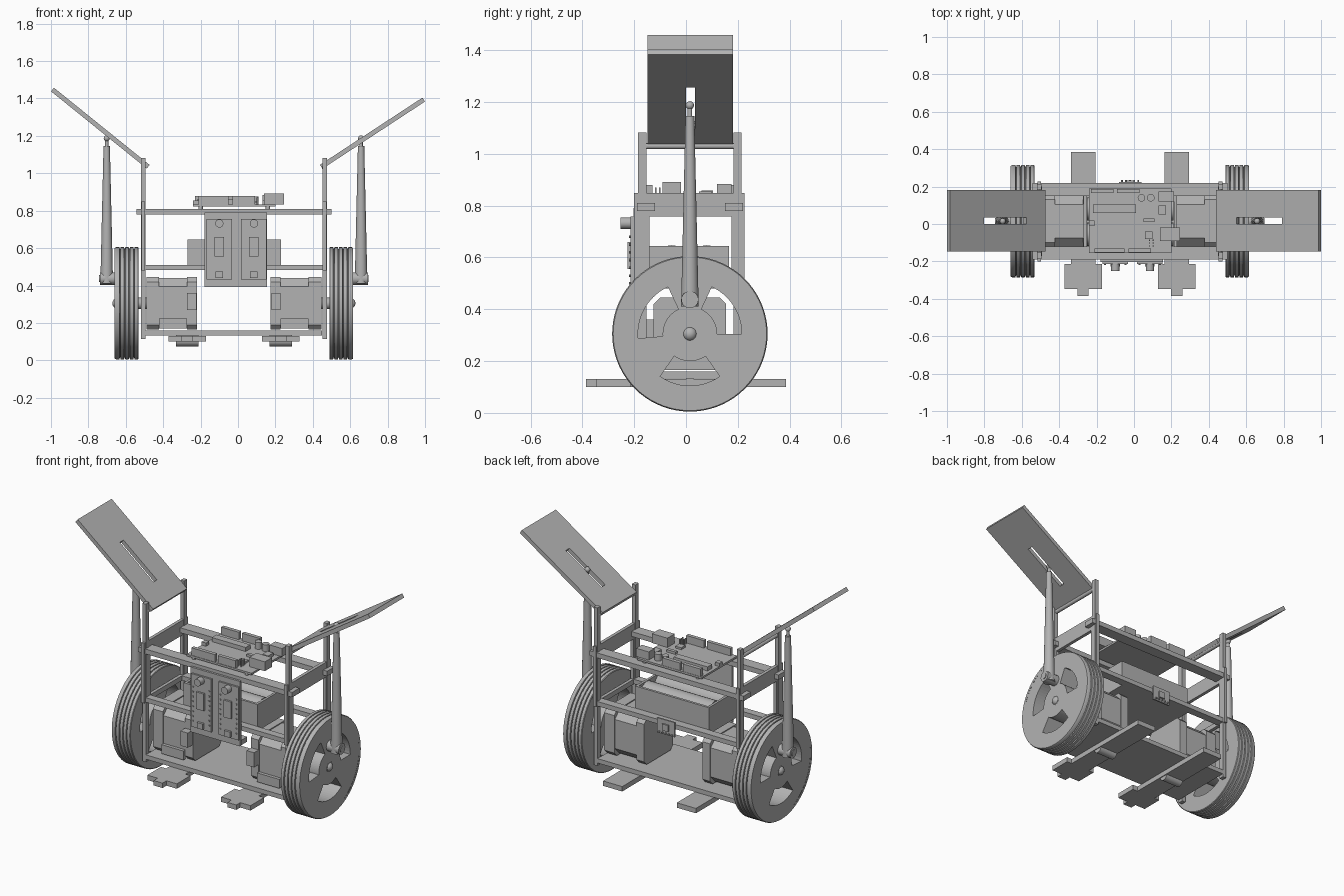
import bpy
import bmesh
from math import sin, cos, pi, radians
from mathutils import Vector, Matrix

cube = bpy.data.objects.get("Cube")
if cube:
    bpy.data.objects.remove(cube)

grey = bpy.data.materials.new("plain grey")
grey.use_nodes = True
shade = (0.45, 0.45, 0.45, 1)
grey.diffuse_color = shade
grey.node_tree.nodes["Principled BSDF"].inputs["Base Color"].default_value = shade

MID_X, MID_Y = -0.022, 0.015      # centre of the frame
AXLE = 0.305                      # wheel centre height


def finish(name, bm, smooth=False):
    """Turn a bmesh into a grey object."""
    bmesh.ops.recalc_face_normals(bm, faces=bm.faces)
    mesh = bpy.data.meshes.new(name)
    bm.to_mesh(mesh)
    bm.free()
    mesh.materials.append(grey)
    ob = bpy.data.objects.new(name, mesh)
    bpy.context.collection.objects.link(ob)
    if smooth:
        bpy.ops.object.select_all(action='DESELECT')
        ob.select_set(True)
        bpy.context.view_layer.objects.active = ob
        bpy.ops.object.shade_smooth_by_angle(angle=radians(35))
    return ob


def box(name, x, y, z, bevel=0):
    """Box from (low, high) pairs on each axis."""
    bm = bmesh.new()
    bmesh.ops.create_cube(bm, size=1)
    for v in bm.verts:
        v.co = [(a + b) / 2 + c * (b - a) for (a, b), c in zip((x, y, z), v.co)]
    if bevel:
        along = [e for e in bm.edges
                 if abs((e.verts[0].co - e.verts[1].co).normalized().x) > 0.9]
        bmesh.ops.bevel(bm, geom=along, offset=bevel, segments=1, affect='EDGES')
    return finish(name, bm)


def rod(name, start, end, r1, r2=None, sides=24):
    """Cylinder or cone between two points."""
    a, b = Vector(start), Vector(end)
    turn = (b - a).to_track_quat('Z', 'Y').to_matrix().to_4x4()
    bm = bmesh.new()
    bmesh.ops.create_cone(bm, cap_ends=True, segments=sides, radius1=r1,
                          radius2=r1 if r2 is None else r2, depth=(b - a).length,
                          matrix=Matrix.Translation((a + b) / 2) @ turn)
    return finish(name, bm, True)


def ball(name, centre, r):
    bm = bmesh.new()
    bmesh.ops.create_uvsphere(bm, u_segments=20, v_segments=12, radius=r,
                              matrix=Matrix.Translation(centre))
    return finish(name, bm, True)


def sheet(name, us, vs, place, skip=lambda i, j: False, thick=0, smooth=False):
    """Grid of cells with some left out, optionally thickened."""
    bm = bmesh.new()
    for i in range(len(us) - 1):
        for j in range(len(vs) - 1):
            if not skip(i, j):
                corners = [(i, j), (i + 1, j), (i + 1, j + 1), (i, j + 1)]
                bm.faces.new([bm.verts.new(place(us[a], vs[b])) for a, b in corners])
    bmesh.ops.remove_doubles(bm, verts=bm.verts, dist=0.0001)
    ob = finish(name, bm, smooth)
    if thick:
        mod = ob.modifiers.new("thickness", 'SOLIDIFY')
        mod.thickness, mod.offset = thick, 0
    return ob


def around(u, angle, r):
    return (u, MID_Y + r * cos(angle), AXLE + r * sin(angle))


SEGS = 72
angles = [2 * pi * i / SEGS for i in range(SEGS + 1)]
# Tyre section: sunken grooves between five ribs
tyre = [(0.51, 0.28), (0.51, 0.296)]
for k in range(5):
    u = 0.513 + k * 0.0247
    tyre += [(u, 0.3), (u + 0.018, 0.3), (u + 0.02, 0.29), (u + 0.0227, 0.29)]
tyre = tyre[:-2] + [(0.637, 0.296), (0.637, 0.28)]


def in_window(i, j):
    d = (i + 0.5) * 360 / SEGS
    return j == 1 and (-5 < d < 65 or 115 < d < 185 or 235 < d < 305)


for s, side in ((-1, "right"), (1, "left")):
    def X(u):
        return MID_X + s * u

    def span(a, b):
        return tuple(sorted((X(a), X(b))))

    # Wheel, hub and axle
    sheet(side + "_tyre", angles, tyre, lambda a, p: around(X(p[0]), a, p[1]), smooth=True)
    sheet(side + "_wheel_disc", angles, (0.02, 0.105, 0.2, 0.285),
          lambda a, r: around(X(0.573), a, r), in_window, 0.12)
    rod(side + "_axle", (X(0.46), MID_Y, AXLE), (X(0.634), MID_Y, AXLE), 0.03)
    ball(side + "_hub_cap", (X(0.622), MID_Y, AXLE), 0.028)

    # Stepper motor: body between two end caps, and a plug
    around_y = (MID_Y - 0.14, MID_Y + 0.14)
    for part, a, b, grow in (("inner_cap", 0.197, 0.25, 0), ("body", 0.25, 0.4, -0.006),
                             ("outer_cap", 0.4, 0.468, 0)):
        box(f"{side}_motor_{part}", span(a, b), (around_y[0] - grow, around_y[1] + grow),
            (AXLE - 0.14 - grow, AXLE + 0.14 + grow), 0.025 if grow == 0 else 0.045)
    box(side + "_motor_plug", span(0.2, 0.25), (-0.17, -0.12), (0.27, 0.36))
    box(side + "_motor_base", span(0.25, 0.4), (-0.14, -0.12), (0.17, 0.225))

    # Posts with wider lower sleeves, and the side beams
    for end, y, wide in (("front", (-0.186, -0.153), (-0.2, -0.14)),
                         ("back", (0.184, 0.215), (0.176, 0.226))):
        box(f"{side}_{end}_post", span(0.473, 0.497), y, (0.115, 1.083))
        box(f"{side}_{end}_sleeve", span(0.475, 0.495), wide, (0.48, 0.76))
    box(side + "_side_beam", span(0.475, 0.495), (-0.2, 0.226), (0.757, 0.848))
    box(side + "_middle_side_rail", span(0.475, 0.495), (-0.186, 0.215), (0.48, 0.51))
    rod(side + "_hinge_rod", (X(0.483), -0.17, 1.03), (X(0.483), 0.2, 1.03), 0.012)

    # Tapered push arm with its wheel pivot and ball tip
    rod(side + "_arm", (X(0.68), MID_Y, 0.41), (X(0.68), MID_Y, 1.145), 0.034, 0.017)
    rod(side + "_arm_neck", (X(0.68), MID_Y, 1.14), (X(0.68), MID_Y, 1.18), 0.009)
    ball(side + "_arm_tip", (X(0.68), MID_Y, 1.187), 0.016)
    rod(side + "_arm_pivot", (X(0.63), MID_Y, 0.437), (X(0.716), MID_Y, 0.437), 0.033)
    rod(side + "_pivot_pin", (X(0.7), MID_Y, 0.437), (X(0.72), MID_Y, 0.437), 0.018)

    # Slotted wing
    low, high = (Vector((-0.48, 0, 1.035)), Vector((-0.992, 0, 1.448))) if s < 0 else \
                (Vector((0.445, 0, 1.035)), Vector((0.993, 0, 1.394)))
    sheet(side + "_wing", (0, 0.2, 0.643, 1), (-0.148, 0.0, 0.035, 0.182),
          lambda t, y: low.lerp(high, t) + Vector((0, y, 0)),
          lambda i, j: i == 1 and j == 1, 0.025)

    # Skid under the floor
    box(side + "_skid_bar", span(0.185, 0.315), (-0.24, 0.385), (0.1, 0.13))
    box(side + "_skid_foot", span(0.15, 0.35), (-0.347, -0.215), (0.1, 0.13))
    box(side + "_skid_toe", span(0.22, 0.28), (-0.385, -0.34), (0.1, 0.13))
    rod(side + "_skid_roller", (X(0.19), MID_Y, 0.105), (X(0.31), MID_Y, 0.105), 0.03)

# Floor and long rails
box("floor_plate", (-0.495, 0.45), (-0.186, 0.215), (0.133, 0.16))
for end, top_y, mid_y in (("front", (-0.19, -0.12), (-0.186, -0.14)),
                          ("back", (0.15, 0.22), (0.165, 0.215))):
    box(end + "_top_rail", (-0.544, 0.5), top_y, (0.78, 0.81))
    box(end + "_middle_rail", (-0.497, 0.453), mid_y, (0.482, 0.51))

# Battery tray holding two cells
tray_x, tray_y = (-0.27, 0.23), (-0.14, 0.165)
box("tray_floor", tray_x, tray_y, (0.482, 0.52))
for name, x, y in (("front", tray_x, (-0.14, -0.125)), ("back", tray_x, (0.15, 0.165)),
                   ("right", (-0.27, -0.255), tray_y), ("left", (0.215, 0.23), tray_y)):
    box(f"tray_{name}_wall", x, y, (0.5, 0.645))
for k, y in enumerate((-0.055, 0.08)):
    rod(f"battery_{k}", (-0.25, y, 0.585), (0.21, y, 0.585), 0.062)

# Control board with its components
box("control_board", (-0.24, 0.2), (-0.155, 0.19), (0.822, 0.834))
deck = 0.834
for name, x, y, tall in (
        ("back_header_a", (-0.23, -0.11), (0.165, 0.188), 0.046),
        ("back_header_b", (-0.09, 0.03), (0.165, 0.188), 0.046),
        ("front_header_a", (-0.21, -0.05), (-0.152, -0.13), 0.046),
        ("front_header_b", (-0.03, 0.09), (-0.152, -0.13), 0.046),
        ("main_chip", (-0.22, 0.01), (0.06, 0.105), 0.025),
        ("usb_socket", (0.14, 0.245), (-0.09, -0.02), 0.057),
        ("power_jack", (0.13, 0.215), (0.12, 0.175), 0.05),
        ("regulator", (0.13, 0.17), (0.05, 0.1), 0.02),
        ("crystal", (0.05, 0.11), (0.01, 0.03), 0.015),
        ("reset_button", (-0.24, -0.21), (-0.01, 0.02), 0.02),
        ("small_chip", (0.06, 0.1), (-0.08, -0.04), 0.012)):
    box(name, x, y, (deck, deck + tall))
for k in range(2):
    rod(f"capacitor_{k}", (0.04 + k * 0.05, 0.14, deck), (0.04 + k * 0.05, 0.14, 0.875), 0.02)
for k in range(6):
    x, y = 0.08 + 0.02 * (k % 2), -0.12 + 0.015 * (k // 2)
    box(f"header_pin_{k}", (x, x + 0.006), (y, y + 0.006), (deck, 0.87))
for x in (-0.2, 0.16):
    for y in (-0.14, 0.17):
        rod("board_standoff", (x, y, 0.8), (x, y, 0.825), 0.012, sides=12)

# Two driver boards on a front plate
box("driver_plate", (-0.18, 0.155), (-0.203, -0.188), (0.392, 0.79))
for k, x in enumerate((-0.1, 0.085)):
    box(f"driver_board_{k}", (x - 0.068, x + 0.068), (-0.214, -0.2), (0.432, 0.757))
    box(f"driver_chip_{k}", (x - 0.025, x + 0.025), (-0.226, -0.21), (0.555, 0.66))
    rod(f"driver_capacitor_{k}", (x, -0.21, 0.732), (x, -0.252, 0.732), 0.022)
    box(f"driver_trimmer_{k}", (x - 0.02, x + 0.02), (-0.228, -0.21), (0.44, 0.475))
    for e in (-1, 1):
        for n in range(8):
            z = 0.47 + n * 0.03
            rod("driver_pin", (x + e * 0.055, -0.21, z), (x + e * 0.055, -0.22, z),
                0.005, sides=8)

# Small sensor board on the back rail
box("sensor_board", (-0.08, 0.04), (0.215, 0.224), (0.435, 0.525))
box("sensor_chip", (-0.04, 0.0), (0.22, 0.233), (0.46, 0.5))
for k in range(5):
    rod("sensor_pin", (-0.065 + k * 0.022, 0.22, 0.445), (-0.065 + k * 0.022, 0.235, 0.445),
        0.005, sides=8)
